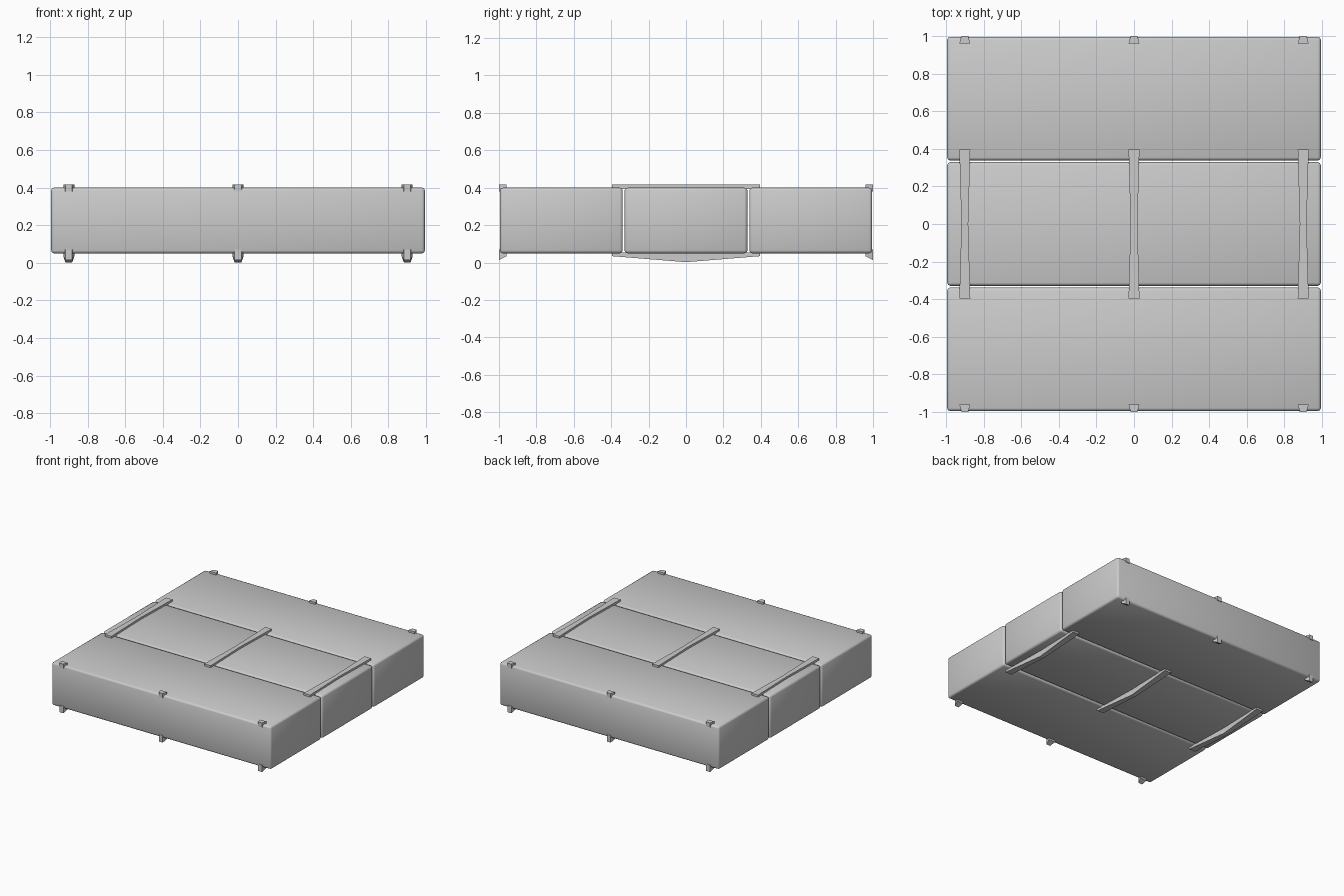
import bpy, bmesh

if "Cube" in bpy.data.objects:
    bpy.data.objects.remove(bpy.data.objects["Cube"])


def finish(bm, name, smooth):
    bmesh.ops.recalc_face_normals(bm, faces=bm.faces)
    mesh = bpy.data.meshes.new(name)
    bm.to_mesh(mesh)
    bm.free()
    obj = bpy.data.objects.new(name, mesh)
    bpy.context.collection.objects.link(obj)
    if smooth:
        for p in mesh.polygons:
            p.use_smooth = True
    return obj


def slab(name, y):
    bm = bmesh.new()
    bmesh.ops.create_cube(bm, size=1)
    for v in bm.verts:
        v.co = (v.co.x * 1.988, v.co.y * 0.657 + y, v.co.z * 0.351 + 0.2245)
    obj = finish(bm, name, True)
    bev = obj.modifiers.new("rounded_edges", 'BEVEL')
    bev.width = 0.016
    bev.segments = 2


def strap(name, x, sections):
    """Loft rectangles: (y, half width, z low, z high)."""
    bm = bmesh.new()
    rings = [[bm.verts.new(c) for c in ((x - w, y, lo), (x + w, y, lo),
                                        (x + w, y, hi), (x - w, y, hi))]
             for y, w, lo, hi in sections]
    for a, b in zip(rings, rings[1:]):
        for i in range(4):
            j = (i + 1) % 4
            bm.faces.new((a[i], a[j], b[j], b[i]))
    bm.faces.new(rings[0])
    bm.faces.new(rings[-1])
    finish(bm, name, False)


# Three long slabs side by side
for name, y in (("front_slab", -0.6667), ("middle_slab", 0), ("back_slab", 0.6667)):
    slab(name, y)

WIDE, NARROW = 0.029, 0.018
for x in (-0.9, 0, 0.9):
    # Waisted straps across both seams, above and below
    strap("top_strap", x, [(-0.395, WIDE, 0.395, 0.416), (0, NARROW, 0.395, 0.416),
                           (0.395, WIDE, 0.395, 0.416)])
    strap("bottom_strap", x, [(-0.395, WIDE, 0.034, 0.053), (0, NARROW, 0.002, 0.053),
                              (0.395, WIDE, 0.034, 0.053)])
    # Short strap stubs on the outer edges
    for s in (-1, 1):
        strap("top_stub", x, [(s * 0.96, WIDE, 0.38, 0.416), (s, NARROW, 0.38, 0.416)])
        strap("bottom_stub", x, [(s * 0.96, WIDE, 0.034, 0.07), (s, NARROW, 0.014, 0.07)])
